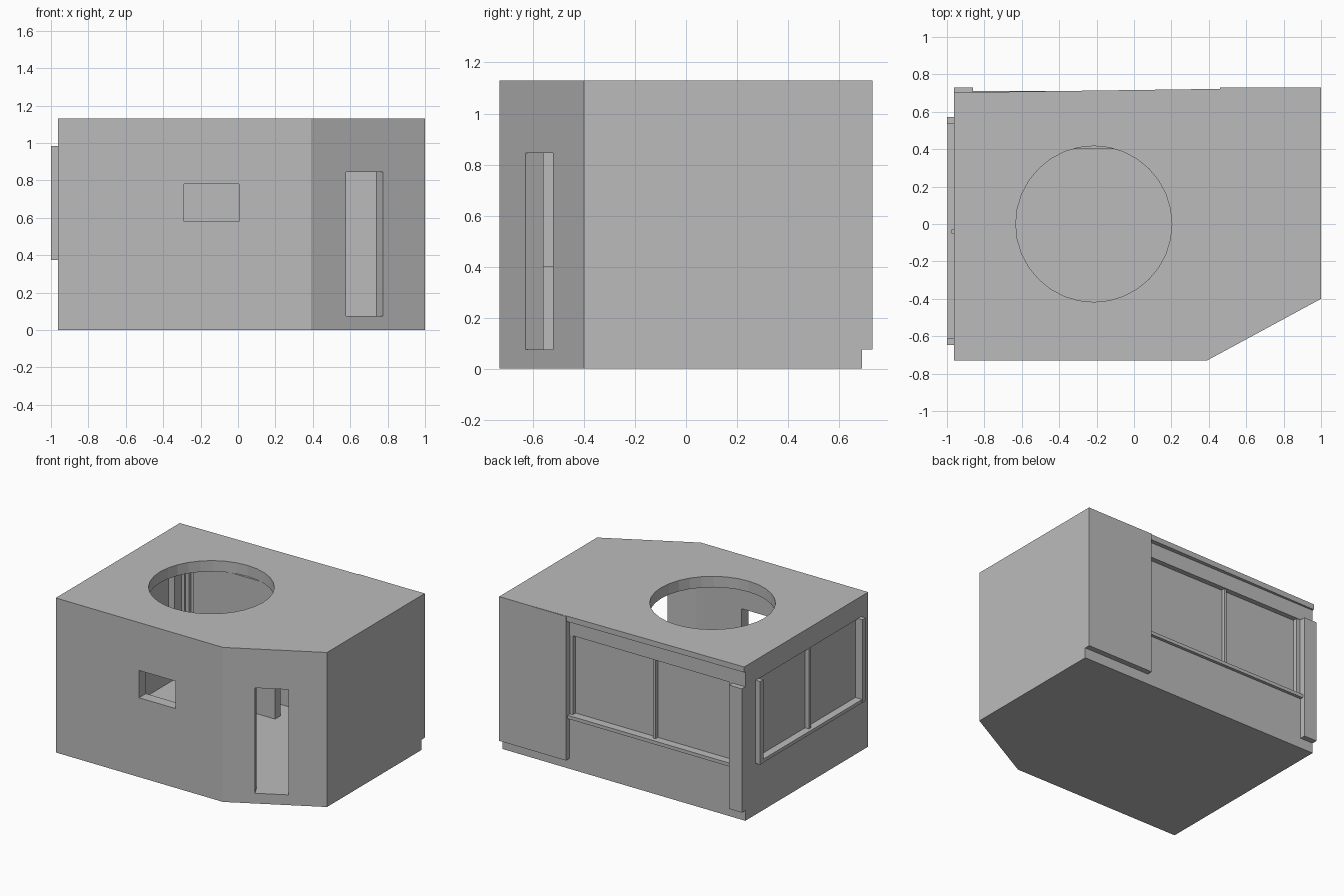
import bpy, bmesh, math

if "Cube" in bpy.data.objects:
    bpy.data.objects.remove(bpy.data.objects["Cube"], do_unlink=True)

# Single plain plaster colour
grey = bpy.data.materials.new("plain grey")
grey.use_nodes = True
colour = (0.5, 0.5, 0.5, 1)
grey.diffuse_color = colour
grey.node_tree.nodes["Principled BSDF"].inputs["Base Color"].default_value = colour


def prism(name, outline, z0, z1):
    """Extrude a flat outline from z0 up to z1."""
    bm = bmesh.new()
    base = bm.faces.new([bm.verts.new((x, y, z0)) for x, y in outline])
    top = bmesh.ops.extrude_face_region(bm, geom=[base])["geom"]
    moved = [v for v in top if isinstance(v, bmesh.types.BMVert)]
    bmesh.ops.translate(bm, verts=moved, vec=(0, 0, z1 - z0))
    bmesh.ops.recalc_face_normals(bm, faces=bm.faces)
    mesh = bpy.data.meshes.new(name)
    bm.to_mesh(mesh)
    bm.free()
    mesh.materials.append(grey)
    ob = bpy.data.objects.new(name, mesh)
    bpy.context.collection.objects.link(ob)
    return ob


def box(name, x0, x1, y0, y1, z0, z1):
    return prism(name, [(x0, y0), (x1, y0), (x1, y1), (x0, y1)], z0, z1)


def cut(target, cutter):
    mod = target.modifiers.new(cutter.name, "BOOLEAN")
    mod.operation, mod.solver, mod.object = "DIFFERENCE", "EXACT", cutter
    cutter.hide_render = True
    cutter.hide_set(True)
    cutters.append(cutter)


cutters = []
LEFT, BACK, FLOOR, HEIGHT = -0.963, 0.69, 0.075, 1.13
SILL, HEAD = 0.38, 0.98

# Room shell with one angled corner
shell = prism("room_shell", [(LEFT, -0.73), (0.39, -0.73), (1, -0.4), (1, BACK), (LEFT, BACK)], 0, HEIGHT)
cut(shell, prism("room_space", [(-0.883, -0.65), (0.37, -0.65), (0.92, -0.353),
                                (0.92, 0.61), (-0.883, 0.61)], FLOOR, 1.05))

# Round roof opening
ring = [math.tau * i / 32 for i in range(32)]
cut(shell, prism("roof_opening", [(-0.215 + 0.417 * math.cos(a), 0.417 * math.sin(a)) for a in ring], 1.0, 1.3))

# Front window and doorway through the angled wall
cut(shell, box("front_window_opening", -0.29, 0.005, -0.9, -0.6, 0.58, 0.78))
nx, ny = 0.476, -0.88
a, b = (0.578, -0.628), (0.775, -0.522)
cut(shell, prism("doorway", [(p[0] + nx * d, p[1] + ny * d)
                             for p, d in ((a, 0.1), (b, 0.1), (b, -0.11), (a, -0.11))], FLOOR, 0.845))

# Wide window openings at the left end and the back
cut(shell, box("left_window_opening", -1.1, -0.85, -0.61, 0.53, SILL, HEAD))
cut(shell, box("back_window_opening", -0.86, 0.47, 0.58, 0.8, SILL, HEAD))

bpy.context.view_layer.update()
graph = bpy.context.evaluated_depsgraph_get()
finished = bpy.data.meshes.new_from_object(shell.evaluated_get(graph))
shell.modifiers.clear()
shell.data = finished
for cutter in cutters:
    bpy.data.objects.remove(cutter, do_unlink=True)

# Left window: pane, posts, sill and mullion
box("left_pane", -0.943, -0.935, -0.62, 0.54, SILL - 0.01, HEAD + 0.01)
for name, y in (("front", -0.648), ("back", 0.535)):
    box("left_window_post_" + name, -1, -0.9, y, y + 0.037, 0.375, HEAD + 0.003)
box("left_window_sill", -0.998, -0.88, -0.63, 0.55, 0.375, 0.4)
box("left_mullion", -0.975, -0.925, -0.05, -0.03, 0.39, HEAD)

# Back window: pane, frame, sill and mullion
box("back_pane", -0.87, 0.48, 0.645, 0.653, SILL - 0.01, HEAD + 0.01)
for name, x in (("left", 0.435), ("right", -0.865)):
    box("back_window_frame_" + name, x, x + 0.035, 0.62, 0.685, SILL, HEAD)
box("back_window_sill", -0.865, 0.475, 0.61, 0.712, 0.375, 0.4)
box("back_mullion", -0.23, -0.21, 0.63, 0.68, 0.39, HEAD)

# Back wall cladding panel, corner post and tapering roof edge
box("back_panel", 0.46, 1, BACK - 0.02, 0.73, FLOOR, HEIGHT - 0.001)
box("back_corner_post", LEFT, -0.86, BACK - 0.02, 0.73, FLOOR, HEAD)
prism("roof_edge", [(LEFT, BACK - 0.02), (1, BACK - 0.02), (1, 0.73), (LEFT, 0.703)], 1.09, HEIGHT)

# Inner partition
box("inner_partition", -0.64, 0.02, 0.4, 0.46, FLOOR, 1.05)
